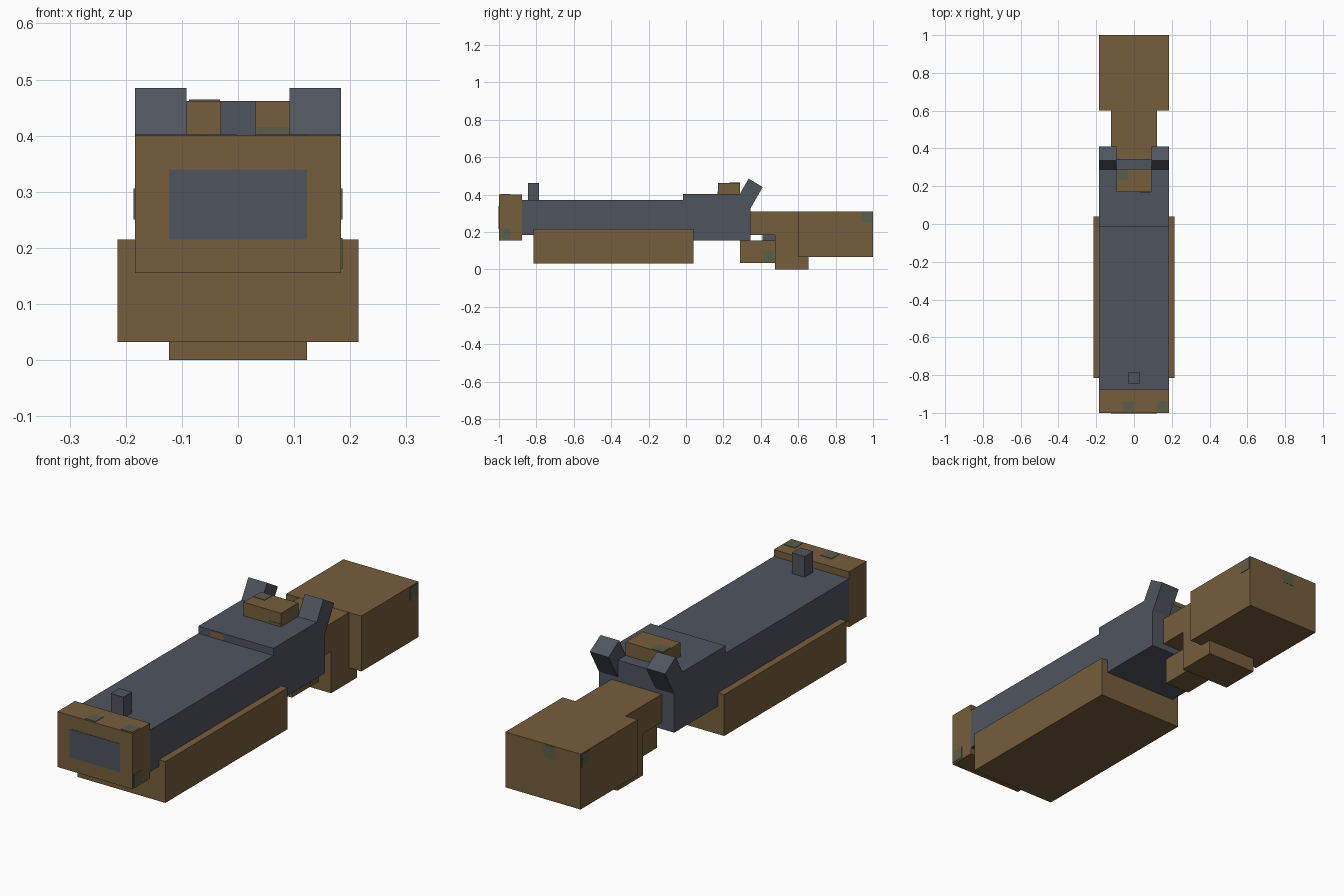
import bpy
import bmesh

cube = bpy.data.objects.get("Cube")
if cube:
    bpy.data.objects.remove(cube, do_unlink=True)


def material(name, colour):
    mat = bpy.data.materials.new(name)
    mat.use_nodes = True
    mat.diffuse_color = (*colour, 1)
    bsdf = mat.node_tree.nodes["Principled BSDF"]
    bsdf.inputs["Base Color"].default_value = (*colour, 1)
    bsdf.inputs["Roughness"].default_value = 0.8
    return mat


wood = material("brown wood", (0.18, 0.112, 0.045))
metal = material("dark steel", (0.078, 0.089, 0.113))
moss = material("muted green", (0.105, 0.112, 0.065))


def prism(name, profile, x0, x1, mat):
    """Extrude a (y, z) side profile from x0 to x1."""
    bm = bmesh.new()
    face = bm.faces.new([bm.verts.new((x0, y, z)) for y, z in profile])
    new = bmesh.ops.extrude_face_region(bm, geom=[face])["geom"]
    verts = [v for v in new if isinstance(v, bmesh.types.BMVert)]
    bmesh.ops.translate(bm, verts=verts, vec=(x1 - x0, 0, 0))
    bmesh.ops.recalc_face_normals(bm, faces=bm.faces)
    mesh = bpy.data.meshes.new(name)
    bm.to_mesh(mesh)
    bm.free()
    mesh.materials.append(mat)
    obj = bpy.data.objects.new(name, mesh)
    bpy.context.collection.objects.link(obj)
    return obj


def box(name, x, y, z, mat):
    """Box from (low, high) ranges on each axis."""
    profile = [(y[0], z[0]), (y[1], z[0]), (y[1], z[1]), (y[0], z[1])]
    return prism(name, profile, x[0], x[1], mat)


def block(name, half, y, z, mat):
    """Box centred on x."""
    return box(name, (-half, half), y, z, mat)


def patch(name, centre, axis, mat, size=0.055):
    """Thin square plate lying on a face across the given axis."""
    half = [size / 2] * 3
    half[axis] = 0.002
    box(name, *[(c - h, c + h) for c, h in zip(centre, half)], mat)


WIDE, NARROW = 0.184, 0.123

# Muzzle, barrel and fore grip
block("muzzle_block", WIDE, (-1, -0.877), (0.155, 0.40), wood)
block("muzzle_opening", NARROW, (-1.002, -0.998), (0.215, 0.34), metal)
block("barrel", WIDE, (-0.877, -0.015), (0.185, 0.37), metal)
block("fore_grip", 0.215, (-0.815, 0.04), (0.032, 0.215), wood)
block("front_sight", 0.031, (-0.845, -0.785), (0.36, 0.462), metal)

# Receiver with its raised block and leaning rear sights
block("receiver", WIDE, (-0.015, 0.345), (0.155, 0.402), metal)
block("top_block", 0.092, (0.17, 0.29), (0.40, 0.462), wood)
lean = [(0.335, 0.485), (0.41, 0.44), (0.33, 0.30), (0.255, 0.345)]
for side, sign in (("left", 1), ("right", -1)):
    prism("rear_sight_" + side, lean, sign * 0.092, sign * WIDE, metal)

# Trigger, guard and stock
block("trigger", 0.031, (0.41, 0.475), (0.15, 0.19), metal)
block("trigger_guard", 0.062, (0.29, 0.475), (0.035, 0.155), wood)
neck = [(0.345, 0.309), (0.345, 0.185), (0.475, 0.185),
        (0.475, 0), (0.655, 0), (0.655, 0.309)]
prism("stock_neck", neck, -NARROW, NARROW, wood)
block("stock", WIDE, (0.6, 1), (0.065, 0.31), wood)

# Weathered spots
patch("muzzle_spot_side", (WIDE, -0.965, 0.19), 0, moss)
for x in (-0.03, 0.15):
    patch("muzzle_spot_top", (x, -0.965, 0.40), 2, moss)
for sign in (1, -1):
    patch("stock_spot_side", (sign * WIDE, 0.967, 0.278), 0, moss)
patch("stock_spot_back", (-0.03, 0.999, 0.278), 1, moss)
patch("guard_spot", (0.062, 0.44, 0.07), 0, moss)
patch("block_spot_top", (-0.06, 0.26, 0.462), 2, moss)
box("block_spot_front", (0.033, 0.09), (0.168, 0.172), (0.402, 0.415), moss)
box("receiver_spot", (-0.125, -0.06), (-0.017, -0.013), (0.372, 0.4), wood)
